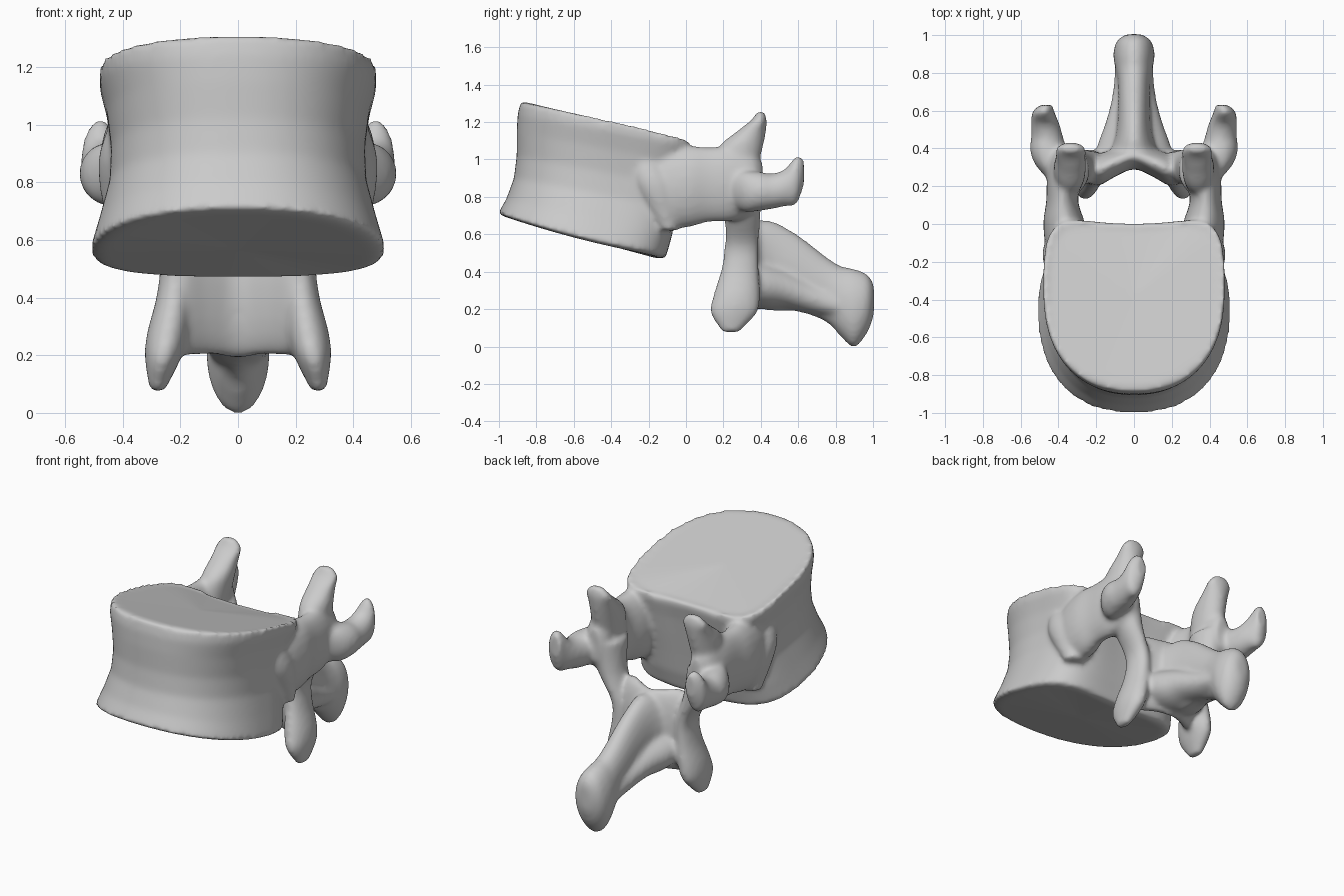
import bpy, bmesh, math
from mathutils import Vector

X, Y, Z = Vector((1, 0, 0)), Vector((0, 1, 0)), Vector((0, 0, 1))
bm = bmesh.new()


def skin(rings):
    """Closed tube through a list of point rings."""
    vs = [[bm.verts.new(p) for p in r] for r in rings]
    n = len(vs[0])
    for a, b in zip(vs, vs[1:]):
        for i in range(n):
            j = (i + 1) % n
            bm.faces.new((a[i], a[j], b[j], b[i]))
    for ring in (vs[0][::-1], vs[-1]):
        mid = sum((v.co for v in ring), Vector()) / n
        c = bm.verts.new(mid)
        for i in range(n):
            bm.faces.new((ring[i], ring[(i + 1) % n], c))


def spline(rows, steps=5):
    """Catmull-Rom interpolation of rows of numbers."""
    out = []
    for i in range(len(rows) - 1):
        p = [rows[max(i - 1, 0)], rows[i], rows[i + 1], rows[min(i + 2, len(rows) - 1)]]
        for k in range(steps):
            t = k / steps
            out.append([0.5 * (2 * b + (c - a) * t + (2 * a - 5 * b + 4 * c - d) * t * t
                               + (3 * b - a - 3 * c + d) * t ** 3) for a, b, c, d in zip(*p)])
    return out + [list(rows[-1])]


def loft(rows, u, v, mirror=True, n=24):
    """Rows are x, y, z, half size along u, half size along v."""
    for s in ((1, -1) if mirror else (1,)):
        rings = []
        for x, y, z, a, b in spline(rows):
            ring = []
            for k in range(n):
                t = 2 * math.pi * k / n
                p = Vector((x, y, z)) + u * a * math.cos(t) + v * b * math.sin(t)
                ring.append((p.x * s, p.y, p.z))
            rings.append(ring)
        skin(rings)


# Vertebral body: D-shaped rings
# (front y, back y, half width, front z, back z, sag, back squareness)
def body_ring(yf, yb, w, zf, zb, sag, sq, n=96):
    mid = yf + 0.55 * (yb - yf)
    ring = []
    for k in range(n):
        t = 2 * math.pi * k / n
        c, s = math.cos(t), math.sin(t)
        e = 2 / 2.3 if s < 0 else 2 / sq
        x = w * math.copysign(abs(c) ** e, c)
        y = mid + (mid - yf if s < 0 else yb - mid) * math.copysign(abs(s) ** e, s)
        f = (y - yf) / (yb - yf)
        z = zf + (zb - zf) * f + sag * 4 * f * (1 - f)
        if s > 0:
            y -= 0.09 * s * (1 - (x / w) ** 2)
        ring.append((x, y, z))
    return ring


body = [(-0.96, -0.06, 0.47, 0.69, 0.47, -.02, 2.6), (-1.005, -0.02, 0.512, 0.71, 0.475, -.02, 2.6),
        (-0.96, 0.01, 0.48, 0.79, 0.59, -.01, 2.8), (-0.92, 0.03, 0.445, 0.90, 0.72, 0, 3),
        (-0.905, 0.05, 0.44, 1.02, 0.84, 0, 3.3), (-0.905, 0.07, 0.455, 1.15, 0.96, 0, 3.6),
        (-0.90, 0.09, 0.48, 1.24, 1.05, .01, 3.8), (-0.885, 0.09, 0.478, 1.305, 1.09, .01, 3.8),
        (-0.85, 0.06, 0.44, 1.305, 1.085, 0, 3.6)]
skin([body_ring(*r) for r in body])

# Side ridges of the body
loft([(.39, -.24, 1.06, .03, .04), (.40, -.17, .87, .085, .11), (.39, -.09, .62, .06, .05)], X, Y)

# Pedicles
loft([(.33, -.35, .85, .05, .14), (.36, -.15, .85, .10, .21), (.37, 0, .855, .11, .22),
      (.38, .12, .865, .085, .20), (.37, .25, .87, .09, .20), (.36, .36, .88, .08, .16),
      (.35, .41, .88, .04, .10)], X, Z)

# Superior articular processes
loft([(.35, .25, .90, .08, .12), (.34, .29, 1.06, .085, .12), (.335, .35, 1.15, .08, .078),
      (.335, .39, 1.21, .08, .042), (.335, .40, 1.258, .035, .018)], X, Y)

# Transverse processes
loft([(.38, .20, .86, .04, .08), (.44, .31, .83, .08, .11), (.455, .39, .83, .095, .105),
      (.46, .46, .83, .085, .095), (.47, .53, .85, .075, .10), (.48, .59, .89, .06, .13),
      (.465, .63, .93, .035, .07)], X, Z)

# Inferior articular processes
loft([(.34, .28, .90, .10, .13), (.30, .30, .72, .08, .10), (.225, .30, .55, .055, .09),
      (.22, .29, .42, .06, .10), (.245, .27, .27, .072, .125), (.262, .255, .18, .06, .125),
      (.28, .24, .075, .025, .045)], X, Y)

# Lamina across the back of the canal
lamina = [(.24, .28, .44, .08, .18), (.18, .29, .45, .085, .25), (.10, .325, .45, .075, .25)]
loft([(-r[0],) + r[1:] for r in lamina] + [(0, .36, .44, .07, .25)] + lamina[::-1],
     Y, Z, mirror=False)

# Spinous process: narrow crest and broad lower root
loft([(0, .36, .44, .14, .23), (0, .46, .43, .10, .24), (0, .60, .39, .085, .205),
      (0, .75, .305, .085, .175), (0, .83, .24, .10, .19), (0, .90, .205, .11, .21),
      (0, .97, .23, .09, .155), (0, 1.005, .25, .04, .08)], X, Z, mirror=False)
loft([(0, .34, .35, .21, .14), (0, .43, .33, .19, .13), (0, .54, .31, .15, .11),
      (0, .68, .26, .115, .09), (0, .84, .21, .10, .07)], X, Z, mirror=False)

bmesh.ops.recalc_face_normals(bm, faces=bm.faces)
mesh = bpy.data.meshes.new("vertebra")
bm.to_mesh(mesh)
bm.free()
vertebra = bpy.data.objects.new("vertebra", mesh)
bpy.context.collection.objects.link(vertebra)

# Fuse the parts into one soft bone surface
fuse = vertebra.modifiers.new("fuse", 'REMESH')
fuse.mode = 'VOXEL'
fuse.voxel_size = 0.014
fuse.use_smooth_shade = True
soften = vertebra.modifiers.new("soften", 'SMOOTH')
soften.factor = 0.5
soften.iterations = 10
